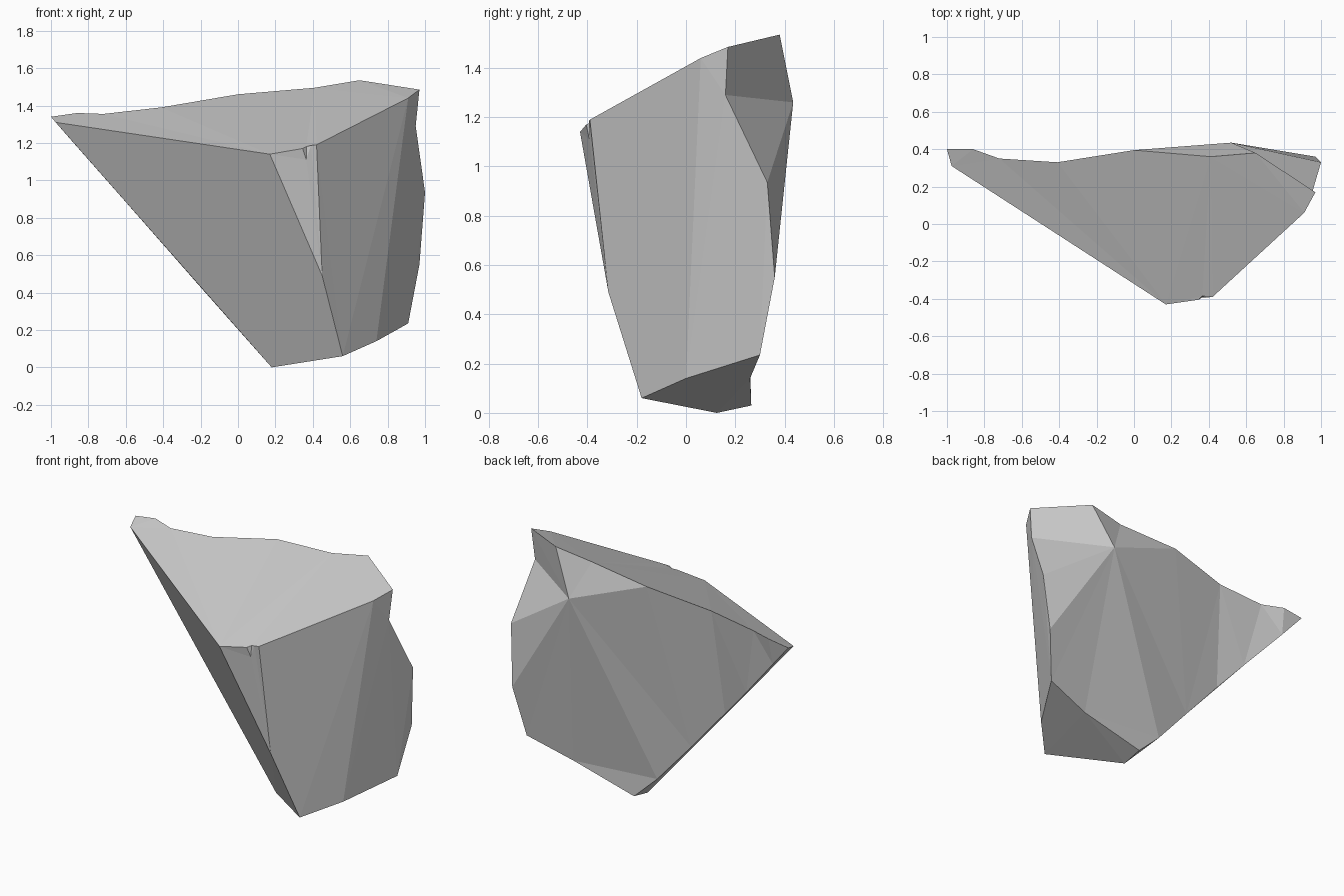
import bpy, bmesh

if "Cube" in bpy.data.objects:
    bpy.data.objects.remove(bpy.data.objects["Cube"])

bm = bmesh.new()


def path(*pts):
    return [bm.verts.new(p) for p in pts]


def face(*vs):
    bm.faces.new(vs)


# Top rim: back edge (left to right), then front edge (right to left)
top_back = path((-1, .40, 1.34), (-.86, .40, 1.36), (-.72, .35, 1.355), (-.41, .33, 1.39),
                (0, .395, 1.46), (.41, .36, 1.495), (.65, .38, 1.535), (.97, .17, 1.485))
shoulder, corner = path((.91, .06, 1.44), (.42, -.39, 1.19))
chip = path((.39, -.393, 1.187), (.365, -.385, 1.18), (.345, -.405, 1.17))
chip_tip, = path((.365, -.392, 1.11))
brow, left_tip = path((.17, -.43, 1.14), (-.975, .31, 1.31))

# Front ridge, right edge, left edge and bottom rim
ridge, = path((.45, -.315, .49))
right = path((.95, .16, 1.29), (1, .33, .935), (.97, .36, .55), (.91, .30, .235))
left = path((.02, .26, .18), (-.21, .247, .44), (-.45, .25, .714), (-.63, .293, .918), (-.87, .37, 1.19))
base = path((.18, .125, 0), (.56, -.18, .06), (.74, 0, .14))
base_back = path((.61, .26, .14), (.18, .265, .03))
hub, = path((.52, .435, 1.26))      # bulge on the back

# Top and bottom facets
face(*top_back, shoulder, corner, *chip, brow, left_tip)
face(*base, right[3], *base_back)

# Front facets
face(left_tip, brow, ridge, base[1], base[0])
face(brow, ridge, corner, chip[0], chip_tip, chip[2])
face(corner, ridge, base[1], base[2], shoulder)
face(shoulder, base[2], *reversed(right), top_back[7])

# Small chip in the front edge
for a, b in zip(chip, chip[1:]):
    face(a, b, chip_tip)

# Narrow left facet
face(left_tip, base[0], base_back[1], *left, top_back[0])

# Back facets fanning out from the bulge
fan = top_back[4:] + right[:3]
for a, b in zip(fan, fan[1:]):
    face(hub, a, b)
face(hub, right[2], right[3], base_back[0], left[0], left[1])
face(base_back[0], base_back[1], left[0])
face(hub, left[1], left[2], top_back[3], top_back[4])

# Back strips towards the left tip
for i in (2, 3):
    face(left[i], left[i + 1], top_back[4 - i], top_back[5 - i])
face(left[4], top_back[0], top_back[1])

bmesh.ops.triangulate(bm, faces=bm.faces[:])
bmesh.ops.recalc_face_normals(bm, faces=bm.faces[:])
mesh = bpy.data.meshes.new("rock_shard")
bm.to_mesh(mesh)
bm.free()
bpy.context.collection.objects.link(bpy.data.objects.new("rock_shard", mesh))
